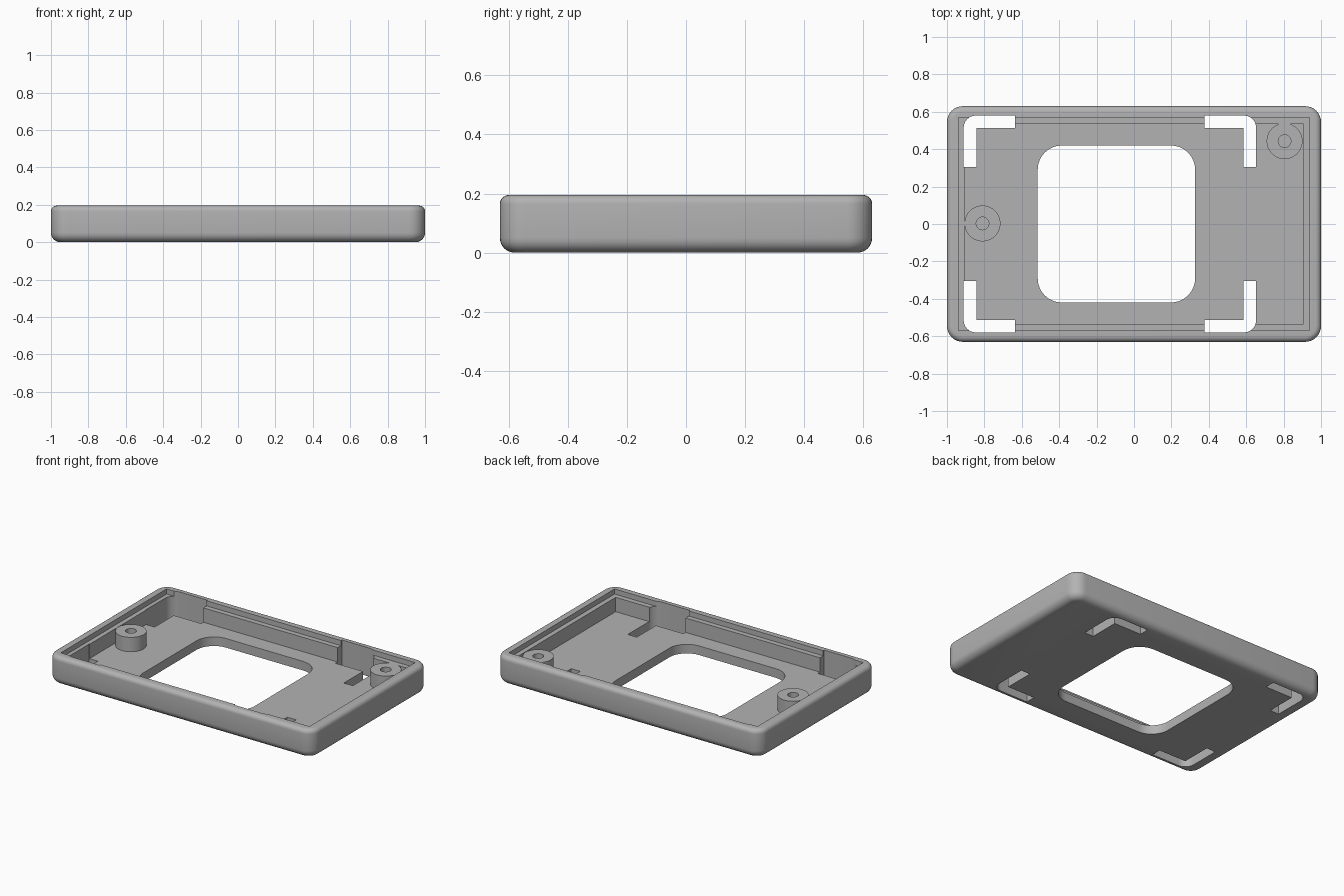
import bpy
import bmesh
from math import sin, cos, pi

cube = bpy.data.objects.get("Cube")
if cube:
    bpy.data.objects.remove(cube)

grey = bpy.data.materials.new("light grey plastic")
grey.use_nodes = True
COLOUR = (0.45, 0.45, 0.45, 1)
grey.diffuse_color = COLOUR
grey.node_tree.nodes["Principled BSDF"].inputs["Base Color"].default_value = COLOUR

TOP, LEDGE, FLOOR = 0.195, 0.16, 0.062


def rounded_rect(x0, x1, y0, y1, r, steps=8):
    """Counter-clockwise outline with round corners, or plain corners if r is 0."""
    if r == 0:
        return [(x0, y0), (x1, y0), (x1, y1), (x0, y1)]
    centres = [(x1 - r, y1 - r), (x0 + r, y1 - r), (x0 + r, y0 + r), (x1 - r, y0 + r)]
    return [(cx + r * cos(a), cy + r * sin(a))
            for q, (cx, cy) in enumerate(centres)
            for a in [(q + i / steps) * pi / 2 for i in range(steps + 1)]]


def loft(name, rings):
    """Closed solid through a stack of (outline, z) rings."""
    bm = bmesh.new()
    loops = [[bm.verts.new((x, y, z)) for x, y in pts] for pts, z in rings]
    bm.faces.new(loops[0][::-1])
    bm.faces.new(loops[-1])
    for low, high in zip(loops, loops[1:]):
        n = len(low)
        for i in range(n):
            j = (i + 1) % n
            bm.faces.new((low[i], low[j], high[j], high[i]))
    bmesh.ops.recalc_face_normals(bm, faces=bm.faces)
    mesh = bpy.data.meshes.new(name)
    bm.to_mesh(mesh)
    bm.free()
    mesh.materials.append(grey)
    ob = bpy.data.objects.new(name, mesh)
    bpy.context.collection.objects.link(ob)
    return ob


def prism(name, outline, z0, z1):
    return loft(name, [(outline, z0), (outline, z1)])


def circle(x, y, r, n=40):
    return [(x + r * cos(2 * pi * i / n), y + r * sin(2 * pi * i / n)) for i in range(n)]


def activate(ob):
    bpy.ops.object.select_all(action='DESELECT')
    ob.select_set(True)
    bpy.context.view_layer.objects.active = ob


def cut(ob, cutter):
    activate(ob)
    mod = ob.modifiers.new("cut", 'BOOLEAN')
    mod.operation = 'DIFFERENCE'
    mod.solver = 'EXACT'
    mod.object = cutter
    bpy.ops.object.modifier_apply(modifier=mod.name)
    bpy.data.objects.remove(cutter)


# Tray body: softened block, with a larger round below than above
R_LOW, R_HIGH, R_CORNER, STEPS = 0.05, 0.03, 0.085, 6
quarter = [i / STEPS * pi / 2 for i in range(STEPS + 1)]
profile = [(R_LOW * (1 - sin(a)), R_LOW * (1 - cos(a))) for a in quarter]
profile += [(R_HIGH * (1 - cos(a)), TOP - R_HIGH * (1 - sin(a))) for a in quarter]
tray = loft("tray", [(rounded_rect(-1 + d, 1 - d, -0.63 + d, 0.63 - d, R_CORNER - d), z)
                     for d, z in profile])

# Stepped pocket and the large window in the floor
cut(tray, prism("pocket", rounded_rect(-0.907, 0.905, -0.535, 0.535, 0), FLOOR, 0.3))
cut(tray, prism("lid_recess", rounded_rect(-0.938, 0.938, -0.57, 0.57, 0), LEDGE, 0.3))
cut(tray, prism("window", rounded_rect(-0.515, 0.327, -0.42, 0.42, 0.13), -0.1, 0.3))


# L-shaped clip slots, rounded on the outer corner
def clip_slot(x, sx, sy):
    arm, width, r, edge = 0.275, 0.068, 0.065, 0.58
    pts = [(arm, 0), (arm, width), (width, width), (width, arm), (0, arm)]
    pts += [(r - r * cos(a), r - r * sin(a)) for a in quarter]
    return [(x - sx * u, sy * (edge - v)) for u, v in pts]


for x, sx in ((-0.911, -1), (0.653, 1)):
    for sy in (-1, 1):
        cut(tray, prism("clip_slot", clip_slot(x, sx, sy), -0.1, 0.3))

# Screw posts with blind holes
posts = []
for name, x, y in (("right_screw_post", -0.81, 0.003), ("left_screw_post", 0.805, 0.443)):
    post = prism(name, circle(x, y, 0.096), FLOOR - 0.01, LEDGE)
    cut(post, prism("screw_hole", circle(x, y, 0.034, 24), FLOOR + 0.005, 0.3))
    posts.append(post)

for ob in [tray] + posts:
    activate(ob)
    bpy.ops.object.shade_smooth_by_angle(angle=pi / 6)
